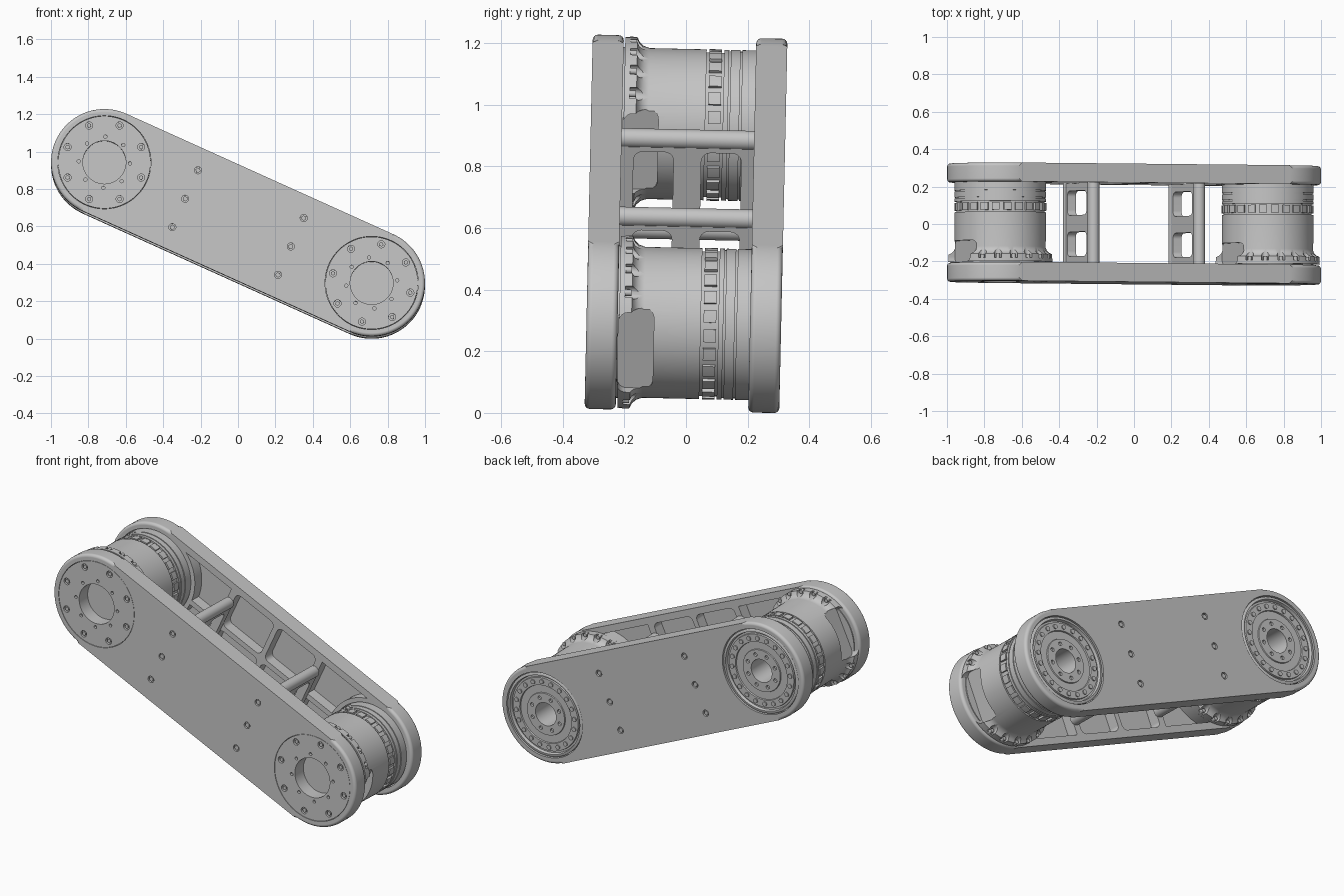
import bpy, bmesh
from math import sin, cos, pi, radians, asin
from mathutils import Matrix

cube = bpy.data.objects.get("Cube")
if cube:
    bpy.data.objects.remove(cube)

COLOUR = (0.56, 0.56, 0.56, 1)
grey = bpy.data.materials.new("machined light grey")
grey.use_nodes = True
grey.diffuse_color = COLOUR
grey.node_tree.nodes["Principled BSDF"].inputs["Base Color"].default_value = COLOUR

HALF = 0.784      # half distance between the two joint axes
R = 0.285         # outer radius of the side plates
INNER, OUTER = 0.215, 0.316
FRAME_X, BOLT_Z = 0.31, 0.167
PLACE = (Matrix.Translation((0, 0, 0.6135)) @ Matrix.Rotation(-0.022, 4, 'X')
         @ Matrix.Rotation(radians(24.3), 4, 'Y'))


# ---- helpers
def polar(r, a, cx=0, cz=0):
    return cx + r * cos(a), cz + r * sin(a)


def circle(r, cx=0, cz=0, n=24):
    return [polar(r, 2 * pi * i / n, cx, cz) for i in range(n)]


def ring(r, count, cx=0, start=0.0):
    return [polar(r, start + 2 * pi * i / count, cx) for i in range(count)]


def rounded_rect(a0, a1, b0, b1, r, n=5):
    pts = []
    corners = ((a1 - r, b1 - r), (a0 + r, b1 - r), (a0 + r, b0 + r), (a1 - r, b0 + r))
    for k, (a, b) in enumerate(corners):
        pts += [polar(r, (k + i / n) * pi / 2, a, b) for i in range(n + 1)]
    return pts


def prism(bm, pts, lo, hi, axis='Y'):
    def at(p, d):
        return (p[0], d, p[1]) if axis == 'Y' else (d, p[0], p[1])
    face = bm.faces.new([bm.verts.new(at(p, lo)) for p in pts])
    geom = bmesh.ops.extrude_face_region(bm, geom=[face])["geom"]
    for v in geom:
        if isinstance(v, bmesh.types.BMVert):
            v.co["XYZ".index(axis)] = hi


def lathe(bm, profile, cx, steps=96):
    verts = [bm.verts.new((cx + r, y, 0)) for r, y in profile]
    edges = [bm.edges.new(pair) for pair in zip(verts, verts[1:])]
    bmesh.ops.spin(bm, geom=verts + edges, cent=(cx, 0, 0), axis=(0, 1, 0),
                   angle=2 * pi, steps=steps, use_merge=True)
    bmesh.ops.remove_doubles(bm, verts=bm.verts[:], dist=0.0001)


def make(name, bm):
    bmesh.ops.recalc_face_normals(bm, faces=bm.faces[:])
    mesh = bpy.data.meshes.new(name)
    bm.to_mesh(mesh)
    bm.free()
    mesh.materials.append(grey)
    ob = bpy.data.objects.new(name, mesh)
    bpy.context.collection.objects.link(ob)
    return ob


def cut(ob, bm):
    cutter = make("cutter", bm)
    cutter.hide_render = True
    mod = ob.modifiers.new("cut", 'BOOLEAN')
    mod.operation, mod.solver, mod.object = 'DIFFERENCE', 'EXACT', cutter
    bpy.context.view_layer.objects.active = ob
    bpy.ops.object.modifier_apply(modifier=mod.name)
    bpy.data.objects.remove(cutter)


parts = []


# ---- side plates: long rounded shells, ribbed on the inside
def side_plate(name, side):
    bm = bmesh.new()
    n = 48
    outline = [polar(R, -pi / 2 + pi * i / n, HALF) for i in range(n + 1)]
    outline += [(-x, -z) for x, z in outline]
    prism(bm, outline, side * INNER, side * OUTER)
    rims = [e for e in bm.edges if abs(e.verts[0].co.y - e.verts[1].co.y) < 0.001]
    bmesh.ops.bevel(bm, geom=rims, offset=0.017, segments=4, profile=0.5, affect='EDGES')
    plate = make(name, bm)

    cutter = bmesh.new()
    floor, inside = side * 0.28, side * (INNER - 0.02)
    for sx in (-1, 1):
        prism(cutter, circle(0.249, sx * HALF, 0, 96), side * 0.15, side * 0.4)
        for sz in (-1, 1):
            box = rounded_rect(0.015, 0.29, 0.015, 0.245, 0.03)
            a0, a1 = pi - asin(0.245 / 0.275), pi - asin(0.015 / 0.275)
            bay = [(0.33, 0.015), (0.33, 0.245)]
            bay += [polar(0.275, a0 + (a1 - a0) * i / 12, HALF) for i in range(13)]
            for pocket in (box, bay):
                prism(cutter, [(sx * x, sz * z) for x, z in pocket], inside, floor)
        for k in (-1, 0, 1):
            prism(cutter, circle(0.019, sx * FRAME_X, k * BOLT_Z), side * 0.303, side * 0.34)
    cut(plate, cutter)
    parts.append(plate)

    bolts = bmesh.new()
    for sx in (-1, 1):
        for k in (-1, 0, 1):
            prism(bolts, circle(0.014, sx * FRAME_X, k * BOLT_Z, 6), side * 0.302, side * 0.313)
    parts.append(make(name + "_bolts", bolts))


side_plate("front_plate", -1)
side_plate("back_plate", 1)


# ---- cross frames: a windowed web between two rods
for name, x in (("left_frame", FRAME_X), ("right_frame", -FRAME_X)):
    bm = bmesh.new()
    prism(bm, rounded_rect(-0.217, 0.217, -0.18, 0.18, 0.01), x - 0.025, x + 0.025, 'X')
    web = make(name, bm)
    cutter = bmesh.new()
    for y0, y1 in ((-0.175, -0.045), (0.045, 0.175)):
        prism(cutter, rounded_rect(y0, y1, -0.125, 0.125, 0.03), x - 0.1, x + 0.1, 'X')
    cut(web, cutter)
    parts.append(web)
    rods = bmesh.new()
    for k in (-1, 1):
        prism(rods, circle(0.032, x, k * 0.161, 32), -0.218, 0.218)
    parts.append(make(name + "_rods", rods))


# ---- joint drives: turned housings passing through both plates
PROFILE = [
    (0, -0.235), (0.115, -0.235), (0.115, -0.315), (0.247, -0.315), (0.247, -0.21),
    (0.279, -0.21), (0.279, -0.17), (0.264, -0.163), (0.252, -0.15), (0.245, -0.13),
    (0.245, 0.055), (0.235, 0.055), (0.235, 0.112), (0.245, 0.112), (0.245, 0.128),
    (0.24, 0.128), (0.24, 0.134), (0.245, 0.134), (0.245, 0.165), (0.24, 0.165),
    (0.24, 0.171), (0.245, 0.171), (0.245, 0.309), (0.238, 0.313), (0.23, 0.313),
    (0.226, 0.296), (0.216, 0.296), (0.214, 0.306), (0.17, 0.306), (0.168, 0.298),
    (0.125, 0.298), (0.123, 0.304), (0.068, 0.304), (0.068, 0.1), (0, 0.1)]


def drive(name, cx, start):
    bm = bmesh.new()
    lathe(bm, PROFILE, cx)
    body = make(name, bm)
    # bolt seats around the flange, leaving the side openings free
    seats = [p for p in ring(0.27, 20, cx, pi / 20) if abs(p[1]) > 0.17]
    cutter = bmesh.new()
    for s in (-1, 1):      # flat side openings
        prism(cutter, rounded_rect(-0.212, -0.097, -0.142, 0.142, 0.03),
              cx + s * 0.203, cx + s * 0.32, 'X')
    for x, z in seats:
        prism(cutter, circle(0.021, x, z, 16), -0.192, -0.12)
    for x, z in ring(0.213, 8, cx, start):
        prism(cutter, circle(0.019, x, z), -0.35, -0.3)
    for x, z in ring(0.137, 8, cx, start + 0.35):
        prism(cutter, circle(0.009, x, z, 16), -0.35, -0.3)
    for x, z in ring(0.096, 8, cx):
        prism(cutter, circle(0.011, x, z, 16), 0.292, 0.33)
    cut(body, cutter)
    parts.append(body)

    bolts = bmesh.new()
    for x, z in ring(0.213, 8, cx, start):
        prism(bolts, circle(0.012, x, z, 6), -0.312, -0.295)
    for x, z in ring(0.192, 20, cx):
        prism(bolts, circle(0.013, x, z, 16), 0.3, 0.312)
    for x, z in seats:
        prism(bolts, circle(0.011, x, z, 12), -0.195, -0.172)
    parts.append(make(name + "_bolts", bolts))

    teeth = bmesh.new()
    for i in range(24):
        a, w = 2 * pi * i / 24, 0.085
        sector = [polar(0.23, a - w, cx), polar(0.246, a - w, cx), polar(0.2465, a, cx),
                  polar(0.246, a + w, cx), polar(0.23, a + w, cx)]
        prism(teeth, sector, 0.064, 0.105)
    parts.append(make(name + "_teeth", teeth))


drive("upper_drive", -HALF, radians(1.8))
drive("lower_drive", HALF, radians(10.3))


# ---- shading and final pose
bpy.ops.object.select_all(action='DESELECT')
for ob in parts:
    ob.matrix_world = PLACE
    ob.select_set(True)
bpy.context.view_layer.objects.active = parts[0]
bpy.ops.object.shade_smooth_by_angle(angle=radians(32))
for ob in parts:
    ob.modifiers.new("even shading", 'WEIGHTED_NORMAL').keep_sharp = True
